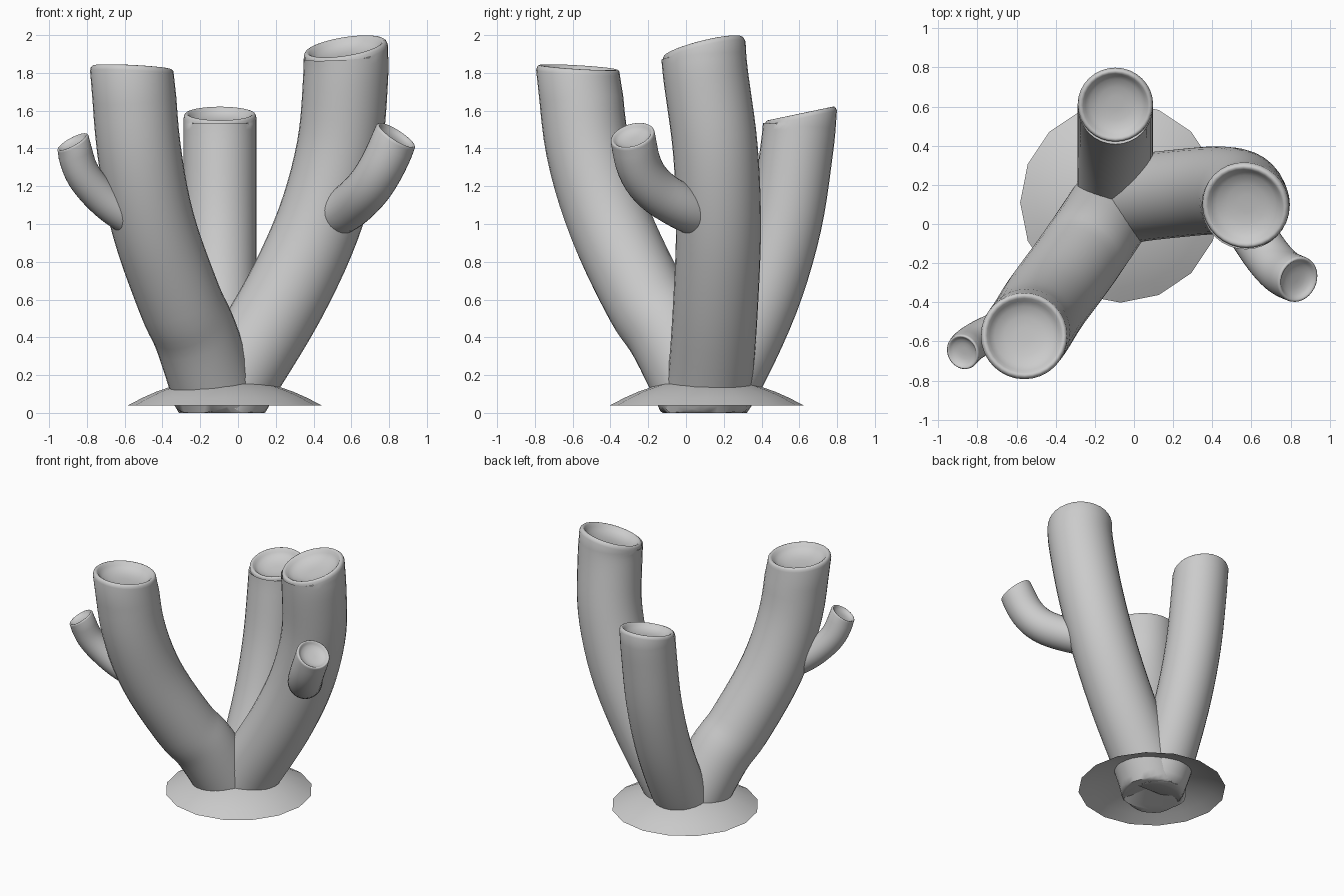
import bpy, bmesh, math
from mathutils import Vector

if "Cube" in bpy.data.objects:
    bpy.data.objects.remove(bpy.data.objects["Cube"])

SIDES = 32
# rim and shallow dish: (radius factor, offset along the tip normal / radius)
LIP = [(1.0, -0.13), (0.985, -0.05), (0.95, -0.01), (0.91, 0.0), (0.86, -0.03),
       (0.80, -0.11), (0.68, -0.20), (0.45, -0.27), (0.2, -0.29)]


def finish(name, bm, angle=50):
    bmesh.ops.recalc_face_normals(bm, faces=bm.faces[:])
    me = bpy.data.meshes.new(name)
    bm.to_mesh(me)
    bm.free()
    ob = bpy.data.objects.new(name, me)
    bpy.context.collection.objects.link(ob)
    bpy.ops.object.select_all(action='DESELECT')
    ob.select_set(True)
    bpy.context.view_layer.objects.active = ob
    bpy.ops.object.shade_smooth_by_angle(angle=math.radians(angle))
    return ob


def smooth_path(pts, n=5):
    """Catmull-Rom samples through the points."""
    p = [Vector(q) for q in pts]
    p = [2 * p[0] - p[1]] + p + [2 * p[-1] - p[-2]]
    out = []
    for i in range(1, len(p) - 2):
        a, b, c, d = p[i - 1:i + 3]
        for k in range(n):
            t = k / n
            out.append(0.5 * (2 * b + (c - a) * t + (2 * a - 5 * b + 4 * c - d) * t * t
                              + (3 * b - a - 3 * c + d) * t ** 3))
    return out + [p[-2]]


def tube(name, pts, r, tip_normal):
    """Swept tube with a rounded lip and a dished end."""
    path = smooth_path(pts)
    tip_n = Vector(tip_normal).normalized()
    rings = []
    for i in range(len(path) - 2):
        t = path[i + 1] - path[max(i - 1, 0)]
        rings.append((path[i], t.normalized(), r))
    for f, off in LIP:
        rings.append((path[-1] + tip_n * off * r, tip_n, r * f))
    bm = bmesh.new()
    loops = []
    for c, t, rad in rings:
        v = (Vector((0, 1, 0)) - t * t.y).normalized()
        u = v.cross(t)
        loop = []
        for k in range(SIDES):
            a = 2 * math.pi * k / SIDES
            q = c + (u * math.cos(a) + v * math.sin(a)) * rad
            q.z = max(q.z, 0.0)          # foot is flattened on the ground
            loop.append(bm.verts.new(q))
        loops.append(loop)
    for lo, hi in zip(loops, loops[1:]):
        for k in range(SIDES):
            j = (k + 1) % SIDES
            bm.faces.new((lo[k], lo[j], hi[j], hi[k]))
    bm.faces.new(loops[0])
    bm.faces.new(loops[-1])
    return finish(name, bm)


# three main tubes sharing one foot
FOOT = (-0.10, 0.10, 0.03)
tube("left_tube", [FOOT, (-0.22, -0.08, 0.40), (-0.31, -0.21, 0.60), (-0.45, -0.40, 1.0),
                   (-0.525, -0.52, 1.40), (-0.56, -0.57, 1.83)], 0.222, (0.05, 0.06, 1))
tube("right_tube", [FOOT, (0.0, 0.13, 0.20), (0.24, 0.158, 0.60), (0.425, 0.172, 1.0),
                    (0.535, 0.155, 1.40), (0.57, 0.105, 1.78), (0.567, 0.09, 1.94)],
     0.225, (-0.16, -0.25, 1))
tube("back_tube", [FOOT, (-0.097, 0.22, 0.20), (-0.095, 0.405, 0.60), (-0.095, 0.525, 1.0),
                   (-0.095, 0.587, 1.40), (-0.095, 0.605, 1.585)], 0.193, (0, -0.21, 1))

# side branches
tube("left_branch", [(-0.47, -0.45, 0.98), (-0.62, -0.51, 1.06), (-0.74, -0.56, 1.16),
                     (-0.83, -0.61, 1.28), (-0.878, -0.655, 1.435)], 0.092, (-0.55, -0.3, 1))
tube("right_branch", [(0.45, 0.14, 1.03), (0.57, 0.0, 1.08), (0.68, -0.16, 1.18),
                      (0.76, -0.245, 1.30), (0.84, -0.285, 1.47)], 0.12, (0.65, -0.3, 1))

# shallow sixteen-sided dome skirt, open underneath
bm = bmesh.new()
bmesh.ops.create_circle(bm, segments=16, radius=0.512)
rim = bm.edges[:]
for f in (0.85, 0.7, 0.5, 0.25):
    ext = bmesh.ops.extrude_edge_only(bm, edges=rim)["geom"]
    for v in (g for g in ext if isinstance(g, bmesh.types.BMVert)):
        d = v.co.xy.normalized() * 0.512 * f
        v.co = (d.x, d.y, 0.145 * (1 - f * f))
    rim = [g for g in ext if isinstance(g, bmesh.types.BMEdge)]
bmesh.ops.contextual_create(bm, geom=rim)
bmesh.ops.translate(bm, verts=bm.verts[:], vec=(-0.07, 0.11, 0.04))
finish("base_skirt", bm)
